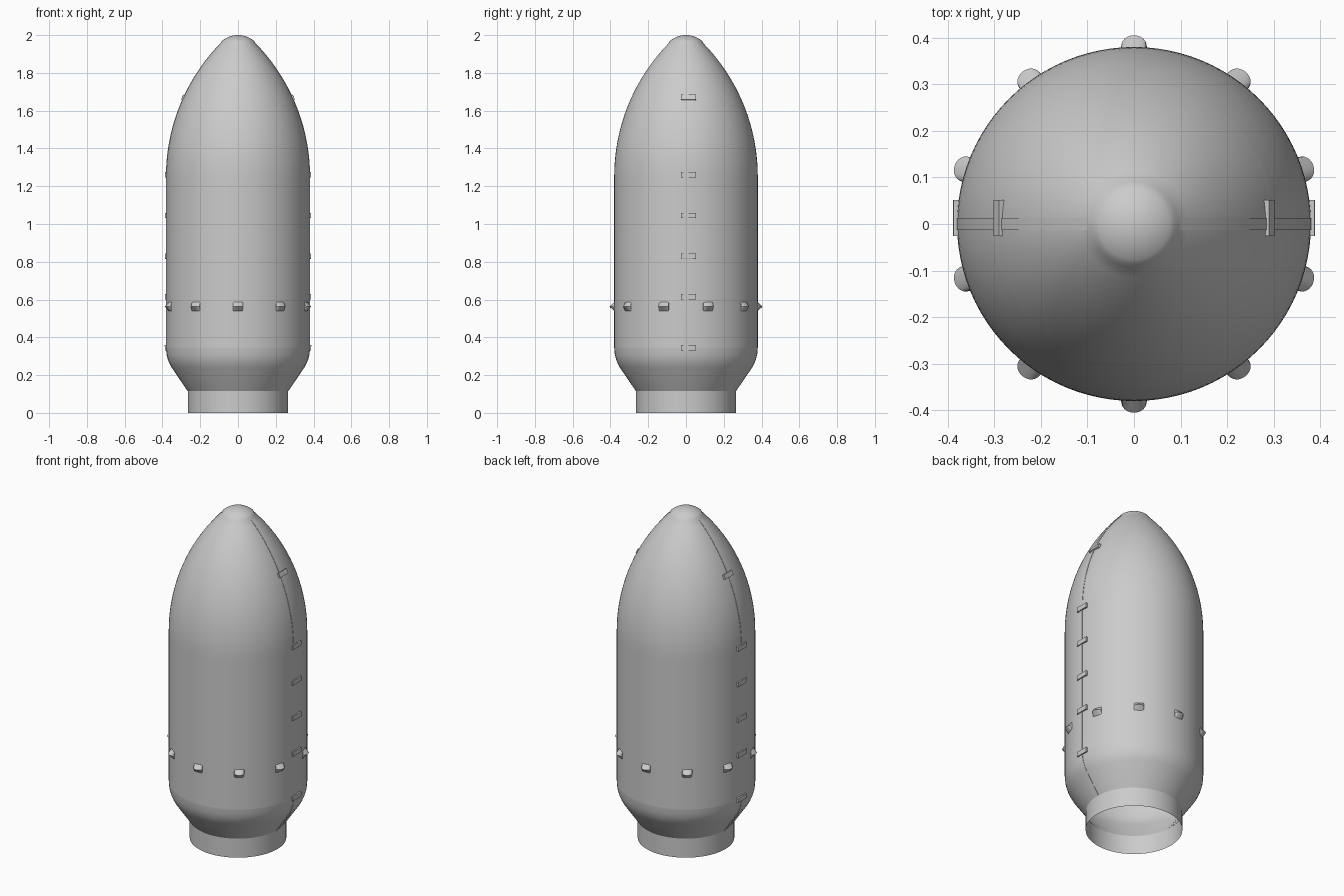
import bpy, bmesh
from math import sin, cos, pi, sqrt, atan2, radians

if "Cube" in bpy.data.objects:
    bpy.data.objects.remove(bpy.data.objects["Cube"])

# Hull radius at a given height: lower flare, cylinder, ogive, round tip
FLARE = [(0.265, 0.115), (0.35, 0.24), (0.361, 0.26), (0.37, 0.282),
         (0.377, 0.31), (0.38, 0.345)]
TIP_Z, TIP_R = 1.955, 0.133


def radius(z):
    if z < 0.115:
        return 0.265
    for (r0, z0), (r1, z1) in zip(FLARE, FLARE[1:]):
        if z <= z1:
            return r0 + (r1 - r0) * (z - z0) / (z1 - z0)
    if z <= 1.25:
        return 0.38
    if z <= TIP_Z:
        return sqrt(1.0224 - (z - 1.25) ** 2) - 0.6311
    d = z - (2.0 - TIP_R)
    return sqrt(max(TIP_R ** 2 - d * d, 0))


def steps(a, b, n):
    return [a + (b - a) * i / n for i in range(n + 1)]


def finish(bm, name, angle=30):
    mesh = bpy.data.meshes.new(name)
    bm.to_mesh(mesh)
    bm.free()
    ob = bpy.data.objects.new(name, mesh)
    bpy.context.collection.objects.link(ob)
    bpy.ops.object.select_all(action='DESELECT')
    ob.select_set(True)
    bpy.context.view_layer.objects.active = ob
    bpy.ops.object.shade_smooth_by_angle(angle=radians(angle))
    return ob


def shell(name, zs, start, sweep, n):
    """Open revolved skin following the hull profile."""
    bm = bmesh.new()
    grid = [[bm.verts.new((radius(z) * cos(start + sweep * i / n),
                           radius(z) * sin(start + sweep * i / n), z))
             for i in range(n + 1)] for z in zs]
    for low, high in zip(grid, grid[1:]):
        for i in range(n):
            bm.faces.new((low[i], low[i + 1], high[i + 1], high[i]))
    bmesh.ops.remove_doubles(bm, verts=bm.verts, dist=1e-5)
    return finish(bm, name)


# Open base ring and the stacked half-shell panels
shell("base_ring", [0, 0.115], 0, 2 * pi, 96)
tip = [2.0 - TIP_R + TIP_R * sin(a) for a in steps(0.76, pi / 2, 8)]
panels = {
    "flare": [z for r, z in FLARE],
    "lower_barrel": [0.345, 0.84],
    "upper_barrel": [0.84, 1.25],
    "shoulder": steps(1.25, 1.635, 14),
    "nose": steps(1.635, TIP_Z, 14) + tip[1:],
}
for part, zs in panels.items():
    shell(part + "_back", zs, 0, pi, 48)
    shell(part + "_front", zs, pi, pi, 48)

# Thin joint strips over the seam on both sides
seam_z = [z for r, z in FLARE] + steps(0.6, 1.2, 3) + steps(1.25, 1.95, 24)
for side in (1, -1):
    bm = bmesh.new()
    rows = []
    for z in seam_z:
        r = radius(z)
        rows.append([bm.verts.new((side * (r + out), side * y, z))
                     for y, out in ((-0.013, -0.001), (-0.013, 0.0015),
                                    (0.013, 0.0015), (0.013, -0.001))])
    for a, b in zip(rows, rows[1:]):
        for i in range(3):
            bm.faces.new((a[i], a[i + 1], b[i + 1], b[i]))
    finish(bm, "seam_strip")

# Latches bridging the seam, tilted to follow the hull
for z in (0.345, 0.615, 0.83, 1.045, 1.26, 1.67):
    tilt = atan2(radius(z + 0.01) - radius(z - 0.01), 0.02)
    for side in (1, -1):
        bpy.ops.mesh.primitive_cube_add(size=1, location=(side * (radius(z) + 0.001), 0.013, z),
                                        rotation=(0, side * tilt, 0))
        latch = bpy.context.object
        latch.name = "latch"
        latch.scale = (0.013, 0.078, 0.028)
        bevel = latch.modifiers.new("bevel", 'BEVEL')
        bevel.width = 0.002
        bevel.segments = 1

# Ten half-round vent scoops, pointed in side view
N = 12
for k in range(10):
    a = pi / 2 + k * pi / 5
    bm = bmesh.new()

    def vert(out, t, z):
        return bm.verts.new((out * cos(a) - t * sin(a), out * sin(a) + t * cos(a), z))

    arc = [pi * i / N for i in range(N + 1)]
    rows = [[vert(0.376, -0.028 * cos(p), 0.535) for p in arc],
            [vert(0.376 + 0.029 * sin(p) ** 0.8, -0.028 * cos(p), 0.563) for p in arc],
            [vert(0.376, -0.028 * cos(p), 0.59) for p in arc]]
    for low, high in zip(rows, rows[1:]):
        for i in range(N):
            bm.faces.new((low[i], low[i + 1], high[i + 1], high[i]))
    finish(bm, "vent_scoop")
